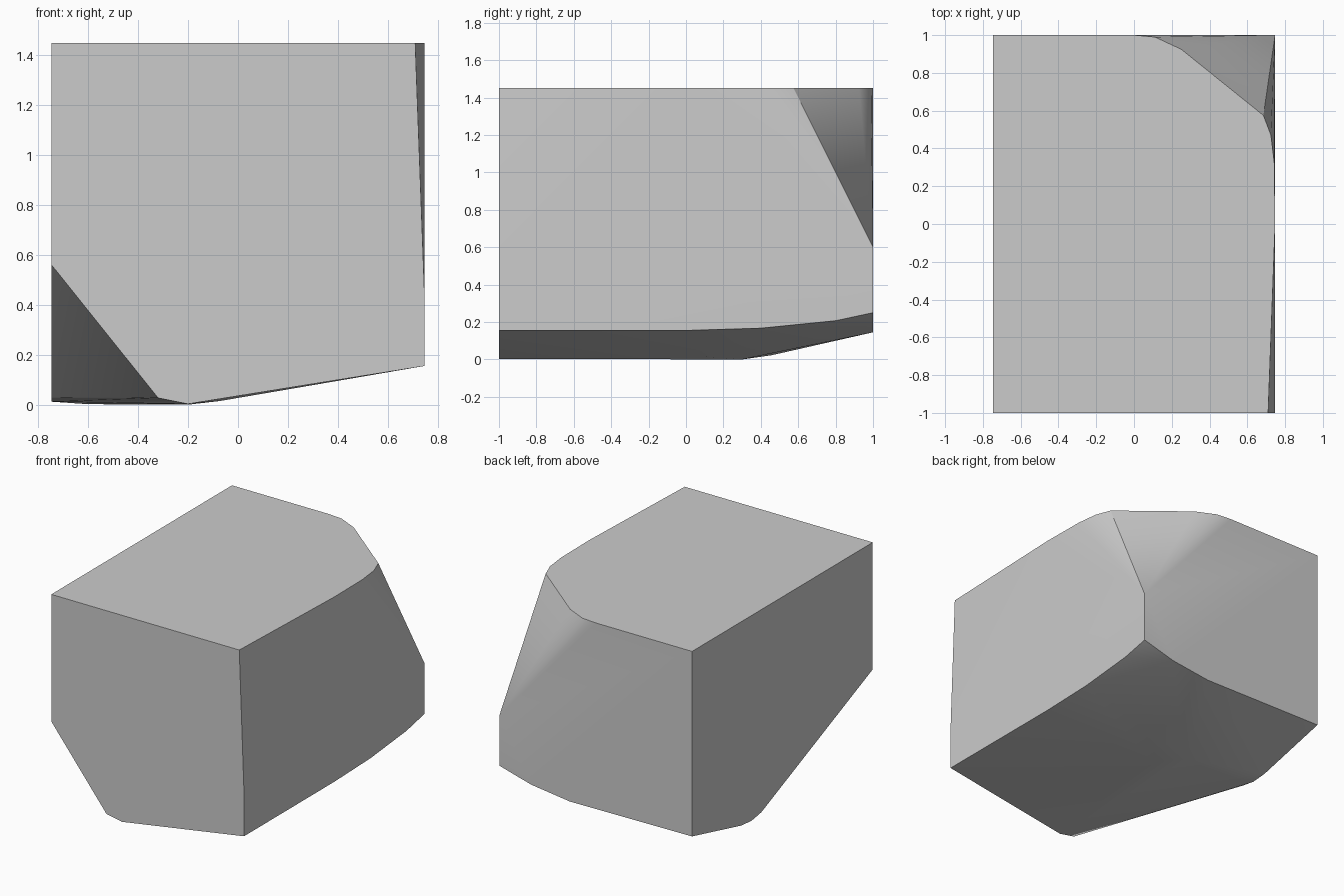
import bpy
import bmesh
import math

# Remove the default cube only
default_cube = bpy.data.objects.get("Cube")
if default_cube:
    bpy.data.objects.remove(default_cube, do_unlink=True)

HALF_WIDTH, HALF_LENGTH, HEIGHT = 0.747, 1.0, 1.45


def make_material(name, colour):
    material = bpy.data.materials.new(name)
    material.use_nodes = True
    material.diffuse_color = colour
    material.node_tree.nodes["Principled BSDF"].inputs["Base Color"].default_value = colour
    return material


def on_side(x, outline):
    """Points on a side plane, given as (y, z)."""
    return [(x, y, z) for y, z in outline]


def on_end(y, outline):
    """Points on a front or back plane, given as (x, z)."""
    return [(x, y, z) for x, z in outline]


def on_top(outline):
    """Points on the top plane, given as (x, y)."""
    return [(x, y, HEIGHT) for x, y in outline]


points = []

# Top outline: square corners, with a rounded cut across the back corner
points += on_top([(-HALF_WIDTH, -HALF_LENGTH), (-HALF_WIDTH, HALF_LENGTH),
                  (0, HALF_LENGTH), (.11, .99), (.25, .925), (.685, .575),
                  (.725, .47), (.743, .32), (HALF_WIDTH, 0), (.71, -HALF_LENGTH)])

# Lower edge of the sloping front, with its large cut corner
points += on_end(-HALF_LENGTH, [(-HALF_WIDTH, .56), (-.32, .027), (-.2, .003),
                                (HALF_WIDTH, .155), (HALF_WIDTH, .45)])

# Curved lower edge of the back
points += on_end(HALF_LENGTH, [(-HALF_WIDTH, .154), (.2, .145), (.5, .183),
                               (HALF_WIDTH, .25), (HALF_WIDTH, .6)])

# Curved lower edges of the two sides
points += on_side(HALF_WIDTH, [(0, .155), (.4, .167), (.8, .207)])
points += on_side(-HALF_WIDTH, [(.233, .03), (.34, .012), (.456, .022)])

# Slight belly of the underside
points += [(-.2, .3, 0), (-.6, .3, .002), (-.07, .1, .015)]

# Wrap the outlines into one solid block
bm = bmesh.new()
for point in points:
    bm.verts.new(point)
hull = bmesh.ops.convex_hull(bm, input=bm.verts[:])
loose = {v for v in hull["geom_interior"] + hull["geom_unused"]
         if isinstance(v, bmesh.types.BMVert)}
bmesh.ops.delete(bm, geom=list(loose), context="VERTS")
bmesh.ops.dissolve_limit(bm, angle_limit=math.radians(.3),
                         verts=bm.verts[:], edges=bm.edges[:])
bmesh.ops.recalc_face_normals(bm, faces=bm.faces[:])

mesh = bpy.data.meshes.new("cut_block")
bm.to_mesh(mesh)
bm.free()
mesh.materials.append(make_material("plain grey", (.6, .6, .6, 1)))

block = bpy.data.objects.new("cut_block", mesh)
bpy.context.collection.objects.link(block)

# Smooth the soft cuts while keeping the main edges crisp
bpy.ops.object.select_all(action="DESELECT")
block.select_set(True)
bpy.context.view_layer.objects.active = block
bpy.ops.object.shade_smooth_by_angle(angle=math.radians(30))
weighted = block.modifiers.new("even shading", "WEIGHTED_NORMAL")
weighted.keep_sharp = True
